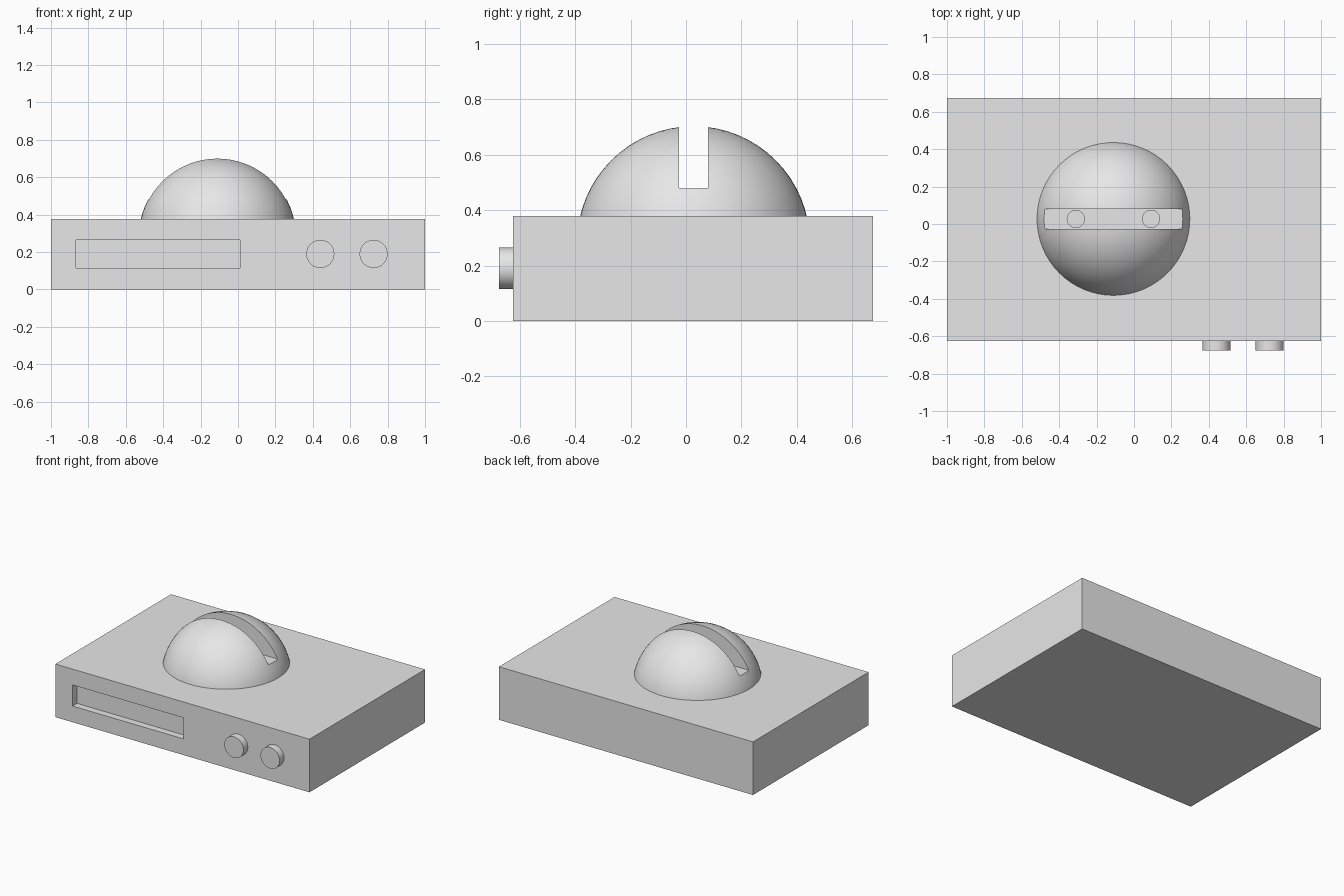
import bpy
import bmesh
from math import radians

default = bpy.data.objects.get("Cube")
if default:
    bpy.data.objects.remove(default, do_unlink=True)

grey = bpy.data.materials.new("light_grey")
grey.use_nodes = True
colour = (0.8, 0.8, 0.8, 1)
grey.diffuse_color = colour
grey.node_tree.nodes["Principled BSDF"].inputs["Base Color"].default_value = colour


def finish(name):
    obj = bpy.context.object
    obj.name = name
    obj.data.materials.append(grey)
    return obj


def box(name, low, high):
    centre = [(a + b) / 2 for a, b in zip(low, high)]
    bpy.ops.mesh.primitive_cube_add(size=1, location=centre)
    bpy.context.object.scale = [b - a for a, b in zip(low, high)]
    bpy.ops.object.transform_apply(location=False, rotation=False, scale=True)
    return finish(name)


def cylinder(name, centre, radius, depth, tilt=0):
    bpy.ops.mesh.primitive_cylinder_add(vertices=48, radius=radius, depth=depth,
                                        location=centre, rotation=(radians(tilt), 0, 0))
    return finish(name)


def make_active(obj):
    bpy.ops.object.select_all(action='DESELECT')
    obj.select_set(True)
    bpy.context.view_layer.objects.active = obj


def cut(obj, cutter):
    make_active(obj)
    mod = obj.modifiers.new("cut", 'BOOLEAN')
    mod.operation = 'DIFFERENCE'
    mod.solver = 'EXACT'
    mod.object = cutter
    bpy.ops.object.modifier_apply(modifier=mod.name)
    bpy.data.objects.remove(cutter, do_unlink=True)


def smooth(obj):
    make_active(obj)
    bpy.ops.object.shade_smooth_by_angle(angle=radians(30))


FRONT, BACK, TOP = -0.625, 0.675, 0.378
DOME_X, DOME_Y, DOME_Z, DOME_R = -0.11, 0.027, 0.283, 0.42
SLOT_FLOOR = 0.48

# Case with a shallow rectangular recess in the front
case = box("case", (-1, FRONT, 0), (1, BACK, TOP))
cut(case, box("recess_cutter", (-0.865, FRONT - 0.1, 0.115), (0.01, FRONT + 0.05, 0.265)))

# Dome: sphere trimmed just below the top of the case
bpy.ops.mesh.primitive_uv_sphere_add(segments=64, ring_count=32, radius=DOME_R,
                                     location=(DOME_X, DOME_Y, DOME_Z))
dome = finish("dome")
bm = bmesh.new()
bm.from_mesh(dome.data)
result = bmesh.ops.bisect_plane(bm, geom=bm.verts[:] + bm.edges[:] + bm.faces[:],
                                plane_co=(0, 0, TOP - DOME_Z - 0.02),
                                plane_no=(0, 0, 1), clear_inner=True)
rim = [e for e in result["geom_cut"] if isinstance(e, bmesh.types.BMEdge)]
bmesh.ops.contextual_create(bm, geom=rim)
bmesh.ops.recalc_face_normals(bm, faces=bm.faces[:])
bm.to_mesh(dome.data)
bm.free()

# Slot across the dome, with two round holes in its floor
cut(dome, box("slot_cutter", (DOME_X - 0.6, -0.026, SLOT_FLOOR), (DOME_X + 0.6, 0.08, 0.9)))
for side in (-1, 1):
    cut(dome, cylinder("hole_cutter", (DOME_X + side * 0.201, DOME_Y, SLOT_FLOOR),
                       0.046, 0.18))
smooth(dome)

# Front knobs
for name, x in (("right_knob", 0.44), ("left_knob", 0.725)):
    smooth(cylinder(name, (x, FRONT - 0.02, 0.19), 0.075, 0.06, 90))
